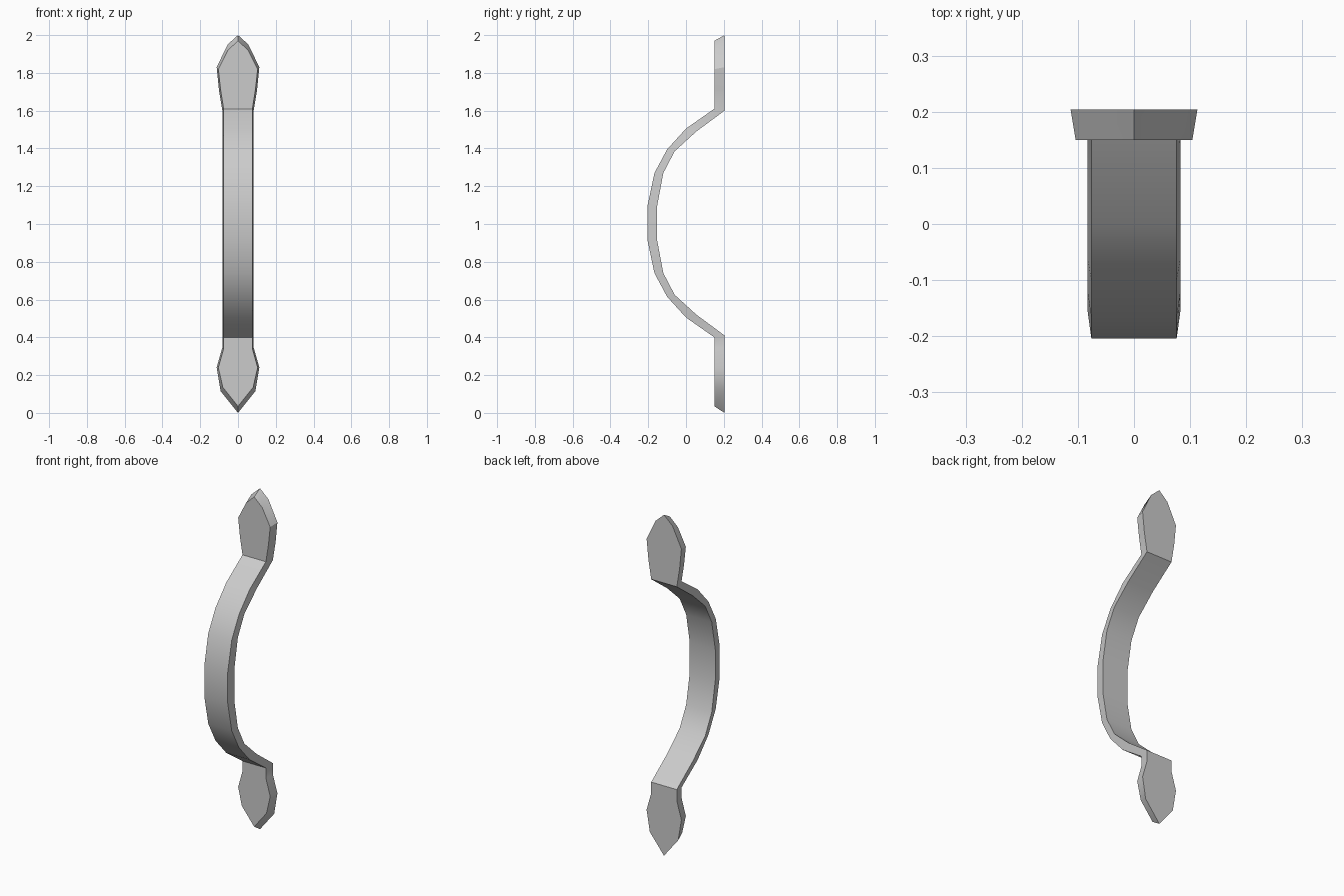
import bpy, bmesh, math

if "Cube" in bpy.data.objects:
    bpy.data.objects.remove(bpy.data.objects["Cube"], do_unlink=True)

grey = bpy.data.materials.new("grey metal")
grey.use_nodes = True
colour = (0.6, 0.6, 0.6, 1)
grey.diffuse_color = colour
grey.node_tree.nodes["Principled BSDF"].inputs["Base Color"].default_value = colour

FRONT, BACK = 0.15, 0.204   # wall plate depth
MID = 1.005                 # height of the grip's mirror plane
NARROW, WIDE = 0.076, 0.083  # strap half widths, front and back

# Each station: front (half width, y, z), back (half width, y, z)
def plate(points):
    return [((wf, FRONT, zf), (wb, BACK, zb)) for wf, zf, wb, zb in points]

lower_leaf = plate([(0, 0.035, 0, 0), (0.08, 0.135, 0.092, 0.115),
                    (0.104, 0.24, 0.113, 0.24), (NARROW, 0.34, WIDE, 0.345)])
upper_leaf = plate([(0.092, 1.71, 0.101, 1.71), (0.104, 1.82, 0.113, 1.83),
                    (0.053, 1.92, 0.055, 1.95), (0, 1.97, 0, 2.0)])

# Lower half of the bowed grip: front y, height, back y, height
half_bow = [(FRONT, 0.40, BACK, 0.41), (0, 0.505, 0.055, 0.52),
            (-0.10, 0.615, -0.06, 0.625), (-0.167, 0.74, -0.12, 0.74),
            (-0.204, 0.915, -0.153, 0.915)]
bow = half_bow + [(yf, 2 * MID - zf, yb, 2 * MID - zb)
                  for yf, zf, yb, zb in reversed(half_bow)]
grip = [((NARROW, yf, zf), (WIDE, yb, zb)) for yf, zf, yb, zb in bow]

# Skin the stations into one bevelled strap
bm = bmesh.new()
rings = []
for front, back in lower_leaf + grip + upper_leaf:
    rings.append([bm.verts.new((side * w, y, z)) for side, (w, y, z) in
                  ((-1, front), (1, front), (1, back), (-1, back))])
for a, b in zip(rings, rings[1:]):
    for i in range(4):
        j = (i + 1) % 4
        bm.faces.new((a[i], a[j], b[j], b[i]))
bmesh.ops.remove_doubles(bm, verts=bm.verts[:], dist=0.0005)
bmesh.ops.recalc_face_normals(bm, faces=bm.faces[:])

mesh = bpy.data.meshes.new("pull_handle")
bm.to_mesh(mesh)
bm.free()
mesh.materials.append(grey)
handle = bpy.data.objects.new("pull_handle", mesh)
bpy.context.collection.objects.link(handle)

bpy.context.view_layer.objects.active = handle
handle.select_set(True)
bpy.ops.object.shade_smooth_by_angle(angle=math.radians(32))
